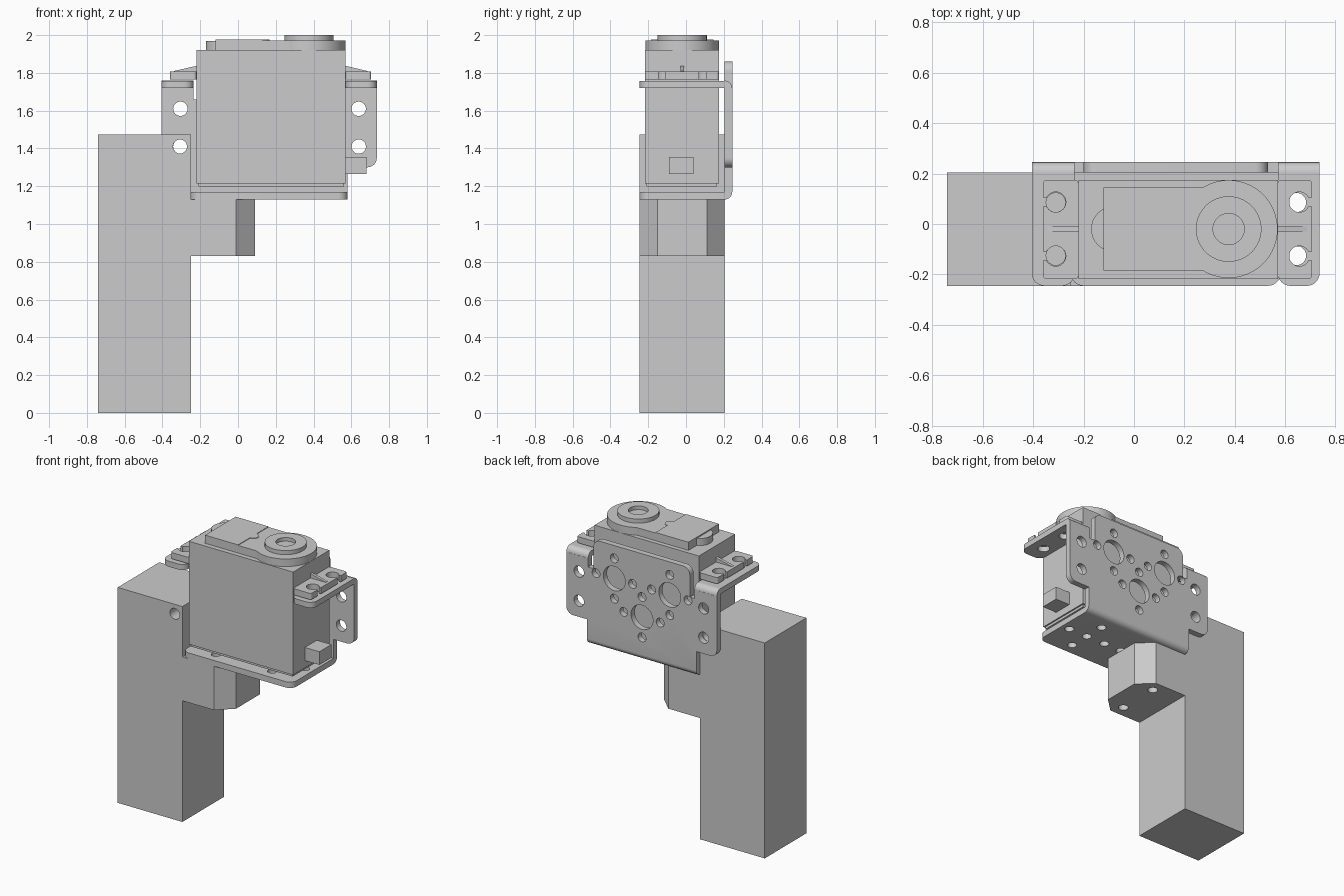
import bpy, bmesh, math

cube = bpy.data.objects.get("Cube")
if cube:
    bpy.data.objects.remove(cube, do_unlink=True)

grey = bpy.data.materials.new("light_grey")
grey.use_nodes = True
grey.diffuse_color = (0.6, 0.6, 0.6, 1)
grey.node_tree.nodes["Principled BSDF"].inputs["Base Color"].default_value = (0.6, 0.6, 0.6, 1)


def prism(name, pts, axis, lo, hi):
    """Extrude a 2D outline along an axis (Z: xy, Y: xz, X: yz)."""
    place = {"Z": lambda a, b, c: (a, b, c),
             "Y": lambda a, b, c: (a, c, b),
             "X": lambda a, b, c: (c, a, b)}[axis]
    bm = bmesh.new()
    low = [bm.verts.new(place(a, b, lo)) for a, b in pts]
    high = [bm.verts.new(place(a, b, hi)) for a, b in pts]
    bm.faces.new(low)
    bm.faces.new(high)
    n = len(pts)
    for i in range(n):
        j = (i + 1) % n
        bm.faces.new((low[i], low[j], high[j], high[i]))
    bmesh.ops.recalc_face_normals(bm, faces=bm.faces)
    mesh = bpy.data.meshes.new(name)
    bm.to_mesh(mesh)
    bm.free()
    mesh.materials.append(grey)
    obj = bpy.data.objects.new(name, mesh)
    bpy.context.collection.objects.link(obj)
    return obj


def arc(cx, cy, r, start, end, n=8):
    return [(cx + r * math.cos(math.radians(start + (end - start) * i / n)),
             cy + r * math.sin(math.radians(start + (end - start) * i / n)))
            for i in range(n + 1)]


def disc(cx, cy, r, n=32):
    return arc(cx, cy, r, 0, 360, n)[:-1]


def rect(x0, x1, y0, y1, bl=0, br=0, tr=0, tl=0):
    """Rectangle with an optional radius at each corner."""
    pts = []
    for x, y, r, sx, sy, a in ((x0, y0, bl, 1, 1, 180), (x1, y0, br, -1, 1, 270),
                               (x1, y1, tr, -1, -1, 0), (x0, y1, tl, 1, -1, 90)):
        pts += arc(x + sx * r, y + sy * r, r, a, a + 90) if r else [(x, y)]
    return pts


def combine(obj, others, op):
    for other in others:
        mod = obj.modifiers.new("combine", "BOOLEAN")
        mod.operation, mod.solver, mod.object = op, "EXACT", other
        bpy.context.view_layer.objects.active = obj
        bpy.ops.object.modifier_apply(modifier=mod.name)
        bpy.data.objects.remove(other, do_unlink=True)
    return obj


def drill(obj, holes, axis, lo, hi):
    return combine(obj, [prism("cutter", disc(*h), axis, lo, hi) for h in holes], "DIFFERENCE")


MID_Y = -0.02                 # centre line of the servo
HORN_X = 0.375                # output shaft
MID_X = 0.162                 # middle of the bracket

# Support post with a chamfered arm under the bracket
post = prism("support_post", rect(-0.74, -0.25, -0.245, 0.205), "Z", 0, 1.475)
arm = prism("arm", [(-0.3, -0.245), (-0.01, -0.245), (0.09, -0.15), (0.09, 0.11),
                    (-0.01, 0.205), (-0.3, 0.205)], "Z", 0.83, 1.13)
combine(post, [arm], "UNION")
drill(post, [(-0.05, MID_Y + s * 0.145, 0.032) for s in (-1, 1)], "Z", 0.7, 1.2)
drill(post, [(-0.307, 1.41, 0.037)], "Y", -0.4, 0.4)

# Bent sheet bracket: base, back plate, tongue and two wings
bracket = prism("servo_bracket", rect(-0.25, 0.58, -0.245, 0.205, 0.05, 0.05), "Z", 1.13, 1.17)
pieces = [
    prism("bend", [(0.205, 1.17)] + arc(0.205, 1.17, 0.04, -90, 0), "X", -0.25, 0.58),
    prism("back", rect(-0.25, 0.58, 1.17, 1.66), "Y", 0.205, 0.245),
    prism("tongue", rect(-0.2, 0.53, 1.6, 1.86, 0, 0, 0.05, 0.05), "Y", 0.205, 0.245),
]
for x0, x1, left in ((-0.405, -0.235, True), (0.57, 0.735, False)):
    outer = (0.05, 0) if left else (0, 0.05)
    pieces += [
        prism("wing", rect(x0, x1, 1.3, 1.72, *outer), "Y", 0.205, 0.245),
        prism("flange", rect(x0, x1, -0.245, 0.205, 0.05, 0.05), "Z", 1.72, 1.758),
        prism("wing_bend", [(0.205, 1.72)] + arc(0.205, 1.72, 0.039, 0, 90), "X", x0, x1),
    ]
combine(bracket, pieces, "UNION")

# Bracket holes: wings, flanges, clusters on the back, crosses on the base
sides = (-1, 1)
drill(bracket, [(MID_X + 0.005 + s * 0.472, z, 0.038) for s in sides for z in (1.41, 1.61)],
      "Y", 0.15, 0.3)
drill(bracket, [(MID_X + 0.005 + s * 0.477, MID_Y + t * 0.105, 0.038)
                for s in sides for t in sides], "Z", 1.7, 1.78)
cross = [(1, 0), (-1, 0), (0, 1), (0, -1)]
cluster = []
for cx, cz in ((MID_X - 0.21, 1.634), (MID_X + 0.21, 1.634), (MID_X, 1.425)):
    cluster.append((cx, cz, 0.083))
    cluster += [(cx + a * 0.138, cz + b * 0.138, 0.03) for a, b in cross]
drill(bracket, cluster, "Y", 0.15, 0.3)
base_holes = [(MID_X + s * 0.213 + a * 0.145, MID_Y + b * 0.145, 0.03)
              for s in sides for a, b in cross + [(0, 0)]]
drill(bracket, base_holes, "Z", 1.1, 1.2)

# Servo case with a slightly inset foot
body = prism("servo_body", rect(-0.22, 0.57, -0.218, 0.175), "Z", 1.215, 1.92)
prism("servo_foot", rect(-0.21, 0.56, -0.208, 0.165), "Z", 1.198, 1.215)
prism("cable_socket", rect(0.56, 0.68, -0.09, 0.04), "Z", 1.265, 1.355)

# Mounting ears with open screw slots and a sloped rib
for side, root, tip, hole in ((-1, -0.22, -0.36, -0.31), (1, 0.57, 0.705, 0.655)):
    name = "left" if side > 0 else "right"
    ear = prism(name + "_ear", rect(min(root, tip), max(root, tip), -0.218, 0.175,
                                    0.015, 0.015, 0.015, 0.015), "Z", 1.765, 1.808)
    end = tip + side * 0.05
    for t in sides:
        y = MID_Y + t * 0.107
        slot = prism("cutter", rect(min(hole, end), max(hole, end), y - 0.018, y + 0.018),
                     "Z", 1.7, 1.9)
        combine(ear, [slot], "DIFFERENCE")
        drill(ear, [(hole, y, 0.04)], "Z", 1.7, 1.9)
    prism(name + "_ear_rib", [(root, 1.8), (tip - side * 0.02, 1.8),
                              (tip - side * 0.02, 1.81), (root, 1.837)],
          "Y", MID_Y - 0.01, MID_Y + 0.01)

# Gear cover following the shaft and gear outlines
cover = prism("gear_cover", disc(HORN_X, MID_Y, 0.194, 64), "Z", 1.92, 1.972)
combine(cover, [prism("cover_deck", rect(-0.12, 0.3, -0.185, 0.145), "Z", 1.92, 1.972),
                prism("cover_bump", disc(-0.081, MID_Y, 0.089), "Z", 1.92, 1.968)], "UNION")
raised = prism("cover_panel", rect(-0.12, 0.13, -0.185, 0.145), "Z", 1.97, 1.976)
combine(raised, [prism("panel_tab", disc(0.13, MID_Y, 0.036), "Z", 1.97, 1.976)], "UNION")

# Output ring with a recessed centre
ring = prism("output_ring", disc(HORN_X, MID_Y, 0.13, 48), "Z", 1.965, 2.0)
drill(ring, [(HORN_X, MID_Y, 0.062)], "Z", 1.975, 2.1)

# Smooth the curved walls, keep the corners sharp
for obj in bpy.context.scene.objects:
    if obj.type == "MESH" and grey.name in obj.data.materials:
        bpy.ops.object.select_all(action="DESELECT")
        obj.select_set(True)
        bpy.context.view_layer.objects.active = obj
        bpy.ops.object.shade_smooth_by_angle(angle=math.radians(30))
